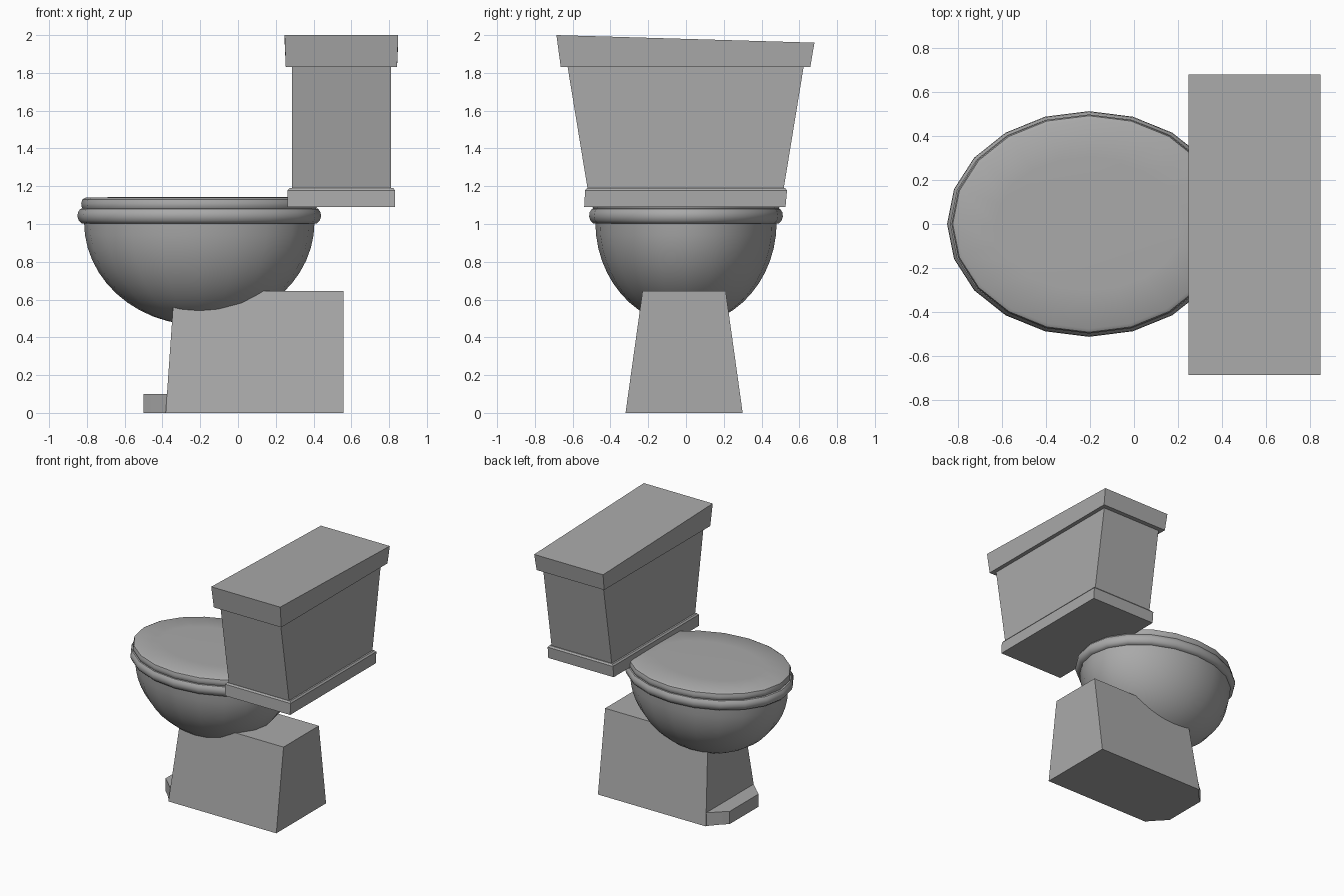
import bpy, bmesh, math

if "Cube" in bpy.data.objects:
    bpy.data.objects.remove(bpy.data.objects["Cube"])

mat = bpy.data.materials.new("grey ceramic")
mat.diffuse_color = (0.4, 0.4, 0.4, 1)
mat.use_nodes = True
mat.node_tree.nodes["Principled BSDF"].inputs["Base Color"].default_value = mat.diffuse_color
SIDES = 20


def loft(name, rings, smooth=False):
    """Skin a stack of equal-length rings and cap both ends."""
    bm = bmesh.new()
    loops = [[bm.verts.new(p) for p in r] for r in rings]
    n = len(loops[0])
    for a, b in zip(loops, loops[1:]):
        for i in range(n):
            j = (i + 1) % n
            bm.faces.new((a[i], a[j], b[j], b[i]))
    bm.faces.new(loops[0][::-1])
    bm.faces.new(loops[-1])
    bmesh.ops.recalc_face_normals(bm, faces=bm.faces)
    me = bpy.data.meshes.new(name)
    bm.to_mesh(me)
    bm.free()
    me.materials.append(mat)
    ob = bpy.data.objects.new(name, me)
    bpy.context.collection.objects.link(ob)
    if smooth:
        bpy.ops.object.select_all(action='DESELECT')
        ob.select_set(True)
        bpy.context.view_layer.objects.active = ob
        bpy.ops.object.shade_smooth_by_angle(angle=math.radians(40))
    return ob


def rect(x0, x1, y0, y1, z, z_back=None):
    zb = z if z_back is None else z_back
    return [(x0, y0, z), (x1, y0, z), (x1, y1, zb), (x0, y1, zb)]


def oval(rx, ry, z, cx=-0.205):
    return [(cx + rx * math.cos(math.tau * i / SIDES),
             ry * math.sin(math.tau * i / SIDES), z) for i in range(SIDES)]


# bowl: lower half of an ellipsoid
rings = []
for k in range(13):
    t = math.radians(2 + 88 * k / 12)
    rings.append(oval(0.61 * math.sin(t), 0.48 * math.sin(t), 1.01 - 0.545 * math.cos(t)))
loft("bowl", rings, True)

# rounded rim
loft("rim", [oval(0.645 - d, 0.513 - d, z) for d, z in
             ((0.05, 1.0), (0.022, 1.003), (0.007, 1.018), (0, 1.04),
              (0.003, 1.062), (0.015, 1.08), (0.04, 1.087))], True)

# closed seat lid
loft("seat_lid", [oval(0.625 - d, 0.498 - d, z) for d, z in
                  ((0.012, 1.075), (0.002, 1.09), (0, 1.11),
                   (0.006, 1.13), (0.022, 1.139), (0.2, 1.143))], True)

# tapered pedestal
loft("pedestal", [rect(-0.383, 0.558, -0.32, 0.30, 0),
                  rect(-0.338, 0.558, -0.23, 0.21, 0.645)])

# chamfered toe in front of the pedestal
def toe(z, s):
    return [(-0.30, -0.01 - s, z), (-0.30, -0.01 + s, z), (-0.375, -0.01 + s, z),
            (-0.46, 0.215 - 0.01, z), (-0.50, 0.17, z),
            (-0.50, -0.19, z), (-0.46, -0.225, z), (-0.375, -0.01 - s, z)]

loft("toe", [toe(0, 0.31), toe(0.1, 0.296)])

# tank: foot band, flared body and sloping lid
loft("tank_foot", [rect(0.262, 0.832, -0.539, 0.527, 1.09),
                   rect(0.262, 0.832, -0.534, 0.535, 1.178),
                   rect(0.272, 0.822, -0.524, 0.525, 1.19)])
loft("tank_body", [rect(0.285, 0.81, -0.52, 0.516, 1.18),
                   rect(0.285, 0.81, -0.628, 0.624, 1.84)])
loft("tank_lid", [rect(0.253, 0.842, -0.663, 0.658, 1.83),
                  rect(0.247, 0.848, -0.686, 0.68, 2.0, 1.96)])
